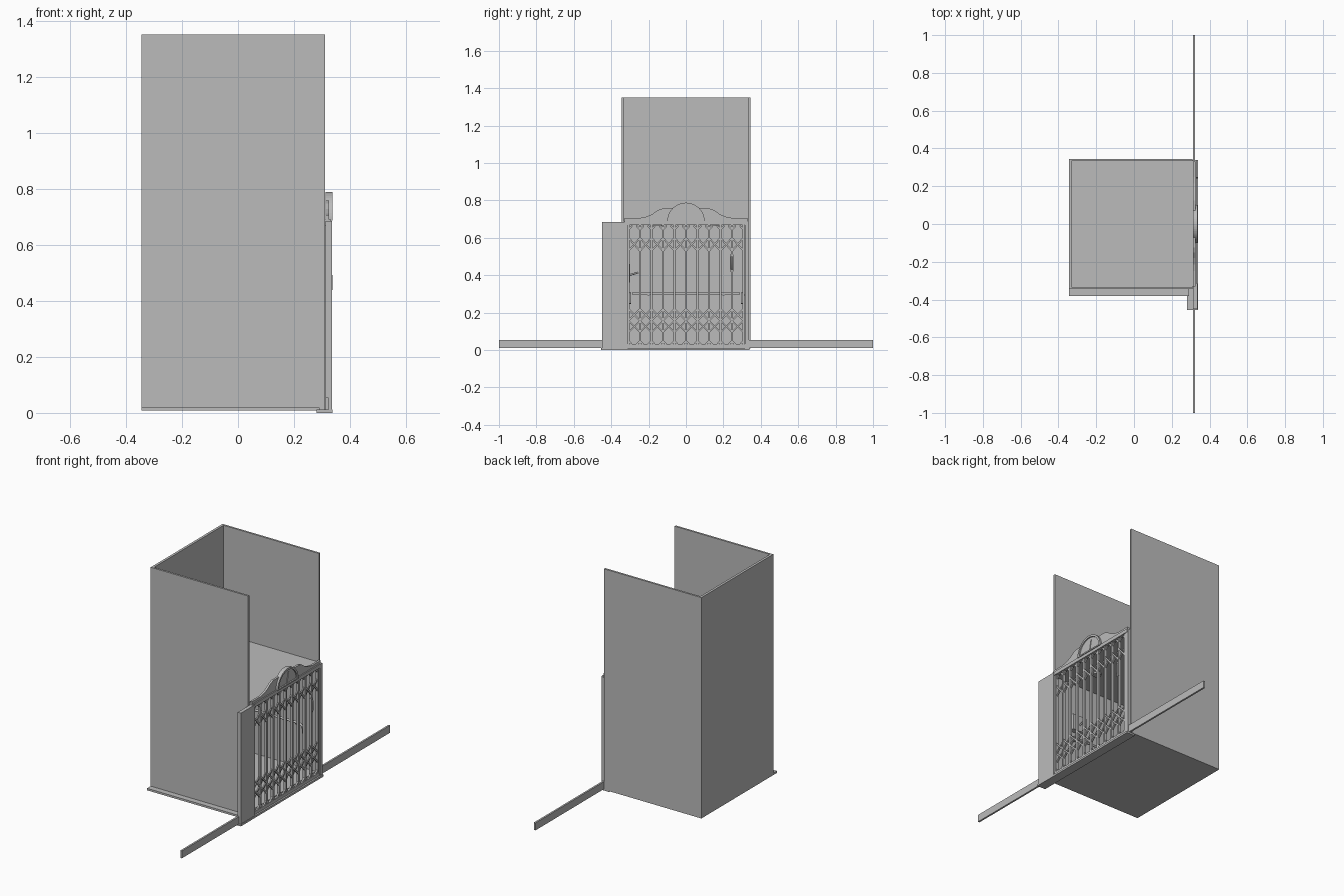
import bpy, math
from mathutils import Vector

cube = bpy.data.objects.get("Cube")
if cube:
    bpy.data.objects.remove(cube, do_unlink=True)

grey = bpy.data.materials.new("plain grey")
grey.use_nodes = True
COLOUR = (0.5, 0.5, 0.5, 1)
grey.diffuse_color = COLOUR
grey.node_tree.nodes["Principled BSDF"].inputs["Base Color"].default_value = COLOUR


def make(name, verts, faces):
    mesh = bpy.data.meshes.new(name)
    mesh.from_pydata(verts, [], faces)
    mesh.materials.append(grey)
    obj = bpy.data.objects.new(name, mesh)
    bpy.context.collection.objects.link(obj)
    return obj


def prism(name, outline, x0, x1):
    """Extrude a counter-clockwise (y, z) outline along x."""
    n = len(outline)
    verts = [(x, y, z) for x in (x0, x1) for y, z in outline]
    faces = [tuple(reversed(range(n))), tuple(range(n, 2 * n))]
    faces += [(i, (i + 1) % n, n + (i + 1) % n, n + i) for i in range(n)]
    return make(name, verts, faces)


def box(name, x, y, z):
    return prism(name, [(y[0], z[0]), (y[1], z[0]), (y[1], z[1]), (y[0], z[1])], *x)


def strip(name, a, b, width, x0, x1):
    """Flat bar between two (y, z) points."""
    a, b = Vector(a), Vector(b)
    d = (b - a).normalized() * width / 2
    side = Vector((d.y, -d.x))
    return prism(name, [a + side, b + side, b - side, a - side], x0, x1)


def tube(name, points, radius):
    curve = bpy.data.curves.new(name, "CURVE")
    curve.dimensions = "3D"
    curve.bevel_depth = radius
    curve.bevel_resolution = 2
    curve.use_fill_caps = True
    spline = curve.splines.new("POLY")
    spline.points.add(len(points) - 1)
    for point, co in zip(spline.points, points):
        point.co = (*co, 1)
    curve.materials.append(grey)
    obj = bpy.data.objects.new(name, curve)
    bpy.context.collection.objects.link(obj)
    return obj


# Shaft walls, cabin floor and ceiling
box("back_wall", (-0.345, -0.33), (-0.345, 0.345), (0.01, 1.35))
box("right_wall", (-0.335, 0.31), (-0.345, -0.333), (0.01, 1.35))
box("left_wall", (-0.335, 0.31), (0.333, 0.345), (0.01, 1.35))
box("floor", (-0.345, 0.29), (-0.38, 0.345), (0.008, 0.02))
box("ceiling", (-0.335, 0.31), (-0.335, 0.335), (0.675, 0.69))

# Threshold, door pocket, jamb and header
box("threshold", (0.28, 0.338), (-0.455, 0.34), (0, 0.012))
box("door_pocket", (0.313, 0.335), (-0.45, -0.314), (0.01, 0.685))
box("door_jamb", (0.305, 0.33), (0.316, 0.338), (0.01, 0.685))
box("header", (0.308, 0.332), (-0.33, 0.335), (0.668, 0.69))

# Skirting boards running out on both sides
box("right_skirting", (0.312, 0.323), (-1, -0.34), (0.01, 0.055))
box("left_skirting", (0.312, 0.323), (0.338, 1), (0.01, 0.055))

# Folding gate: uprights, crossed lattice and pointed cell ends
PITCH = 0.0615
START = -0.3075
BOTTOM, TOP = 0.025, 0.668
for i in range(11):
    y = START + i * PITCH
    box("gate_upright", (0.31, 0.326), (y - 0.006, y + 0.006), (BOTTOM, TOP))
    if i == 10:
        break
    right = y + PITCH
    for low, high in ((0.095, 0.157), (0.157, 0.219), (0.53, 0.6)):
        strip("gate_lattice", (y, low), (right, high), 0.009, 0.312, 0.319)
        strip("gate_lattice", (y, high), (right, low), 0.009, 0.318, 0.325)
    for edge, way in ((BOTTOM, 1), (TOP, -1)):
        for side, step in ((y, 1), (right, -1)):
            strip("gate_corner", (side, edge + way * 0.024),
                  (side + step * 0.02, edge + way * 0.003), 0.008, 0.313, 0.323)
box("gate_bottom_rail", (0.308, 0.328), (-0.314, 0.316), (0.012, 0.032))

# Gate pull handle
box("gate_handle_plate", (0.32, 0.328), (0.236, 0.254), (0.42, 0.51))
tube("gate_handle", [(0.325, 0.245, 0.43), (0.333, 0.245, 0.44),
                     (0.333, 0.245, 0.49), (0.325, 0.245, 0.5)], 0.004)

# Curved pediment above the gate
half = [(0.33, 0.688), (0.33, 0.706), (0.25, 0.706), (0.215, 0.712),
        (0.18, 0.727), (0.15, 0.748), (0.125, 0.757), (0.08, 0.757)]
prism("pediment", half + [(-y, z) for y, z in reversed(half)], 0.312, 0.325)


# Half-round floor indicator with raised rim and needle
def arc(radius, base):
    return [(radius * math.cos(math.pi * k / 24), base + radius * math.sin(math.pi * k / 24))
            for k in range(25)]


prism("indicator_dial", arc(0.095, 0.69), 0.312, 0.329)
outer, inner = arc(0.1, 0.688), arc(0.088, 0.688)
prism("indicator_rim", outer + inner[::-1], 0.312, 0.337)
box("indicator_base", (0.312, 0.337), (-0.1, 0.1), (0.686, 0.694))
strip("indicator_needle", (0, 0.695), (0.012, 0.76), 0.006, 0.328, 0.333)

# Handrails on the three cabin walls
Z = 0.303
box("back_handrail", (-0.31, -0.295), (-0.285, 0.285), (Z - 0.008, Z + 0.008))
for name, s in (("right", -1), ("left", 1)):
    tube(name + "_handrail", [(-0.29, s * 0.3, Z), (0.2, s * 0.3, Z),
                              (0.225, s * 0.3, Z - 0.012), (0.23, s * 0.3, Z - 0.055)], 0.007)
    for x in (-0.25, 0, 0.18):
        y = sorted((s * 0.297, s * 0.335))
        box(name + "_rail_bracket", (x - 0.005, x + 0.005), y, (Z - 0.012, Z - 0.003))
for y in (-0.2, 0, 0.2):
    box("back_rail_bracket", (-0.332, -0.3), (y - 0.005, y + 0.005), (Z - 0.012, Z - 0.003))

# Control lever on the right wall and ceiling lamps
box("control_box", (0.1, 0.2), (-0.334, -0.3), (0.36, 0.46))
tube("control_lever", [(0.15, -0.305, 0.4), (0.15, -0.255, 0.415)], 0.005)
for x in (-0.15, 0.15):
    for y in (-0.15, 0.15):
        bpy.ops.mesh.primitive_cylinder_add(vertices=20, radius=0.025, depth=0.014,
                                            location=(x, y, 0.67))
        lamp = bpy.context.object
        lamp.name = "ceiling_lamp"
        lamp.data.materials.append(grey)
        bpy.ops.object.shade_smooth_by_angle()
